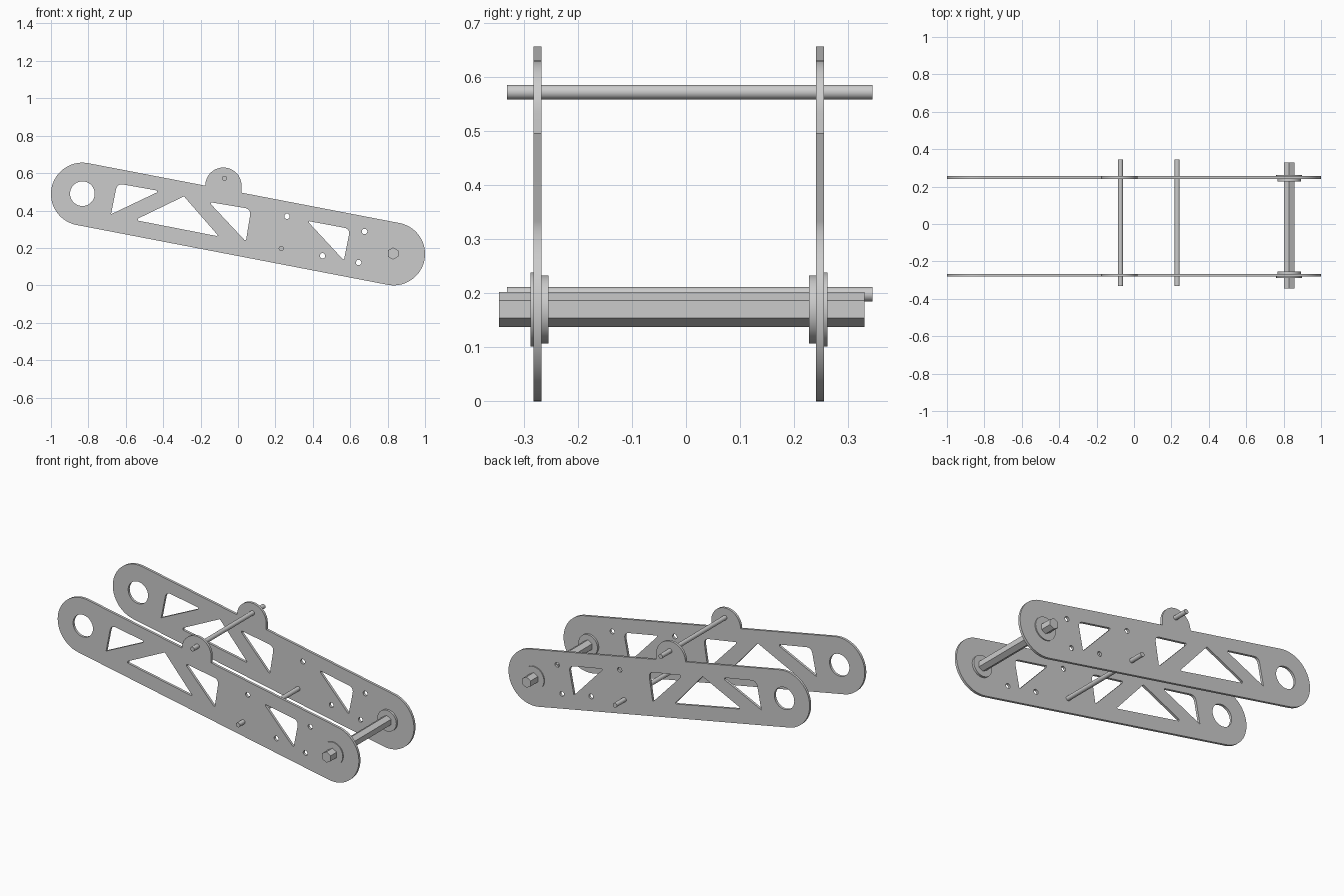
import bpy, bmesh
from math import sin, cos, pi, atan2
from mathutils import Vector

if "Cube" in bpy.data.objects:
    bpy.data.objects.remove(bpy.data.objects["Cube"])

R = 0.168                                  # end radius of the side plates
LEFT, RIGHT = (-0.832, 0.488), (0.832, 0.168)
TILT = atan2(RIGHT[1] - LEFT[1], RIGHT[0] - LEFT[0])
SHAFT = (0.829, 0.170)
RODS = [(-0.072, 0.572), (0.231, 0.198)]
ROD_R = 0.0135


def arc(c, r, a0, a1, n):
    return [(c[0] + r * cos(a0 + (a1 - a0) * i / n),
             c[1] + r * sin(a0 + (a1 - a0) * i / n)) for i in range(n + 1)]


def ring(c, r, n=32, start=0.0):
    return arc(c, r, start, start + 2 * pi, n)[:-1]


def rounded(pts, k, d=0.035, n=6):
    """Replace corner k of a polygon by a soft curve."""
    p = [Vector(q) for q in pts]
    c = p[k]
    a = c + (p[k - 1] - c).normalized() * d
    b = c + (p[(k + 1) % len(p)] - c).normalized() * d
    soft = [a * (1 - t) ** 2 + c * 2 * t * (1 - t) + b * t * t
            for t in (i / n for i in range(n + 1))]
    return p[:k] + soft + p[k + 1:]


def extrude(name, loops, y0, y1):
    """Extrude x-z outlines (first outer, others holes) from y0 to y1."""
    cu = bpy.data.curves.new(name, 'CURVE')
    cu.dimensions, cu.fill_mode, cu.extrude = '2D', 'BOTH', (y1 - y0) / 2
    for pts in loops:
        s = cu.splines.new('POLY')
        s.points.add(len(pts) - 1)
        for v, p in zip(s.points, pts):
            v.co = (p[0], p[1], 0, 1)
        s.use_cyclic_u = True
    tmp = bpy.data.objects.new(name + "_curve", cu)
    bpy.context.collection.objects.link(tmp)
    dg = bpy.context.evaluated_depsgraph_get()
    me = bpy.data.meshes.new_from_object(tmp.evaluated_get(dg))
    bpy.data.objects.remove(tmp)
    bm = bmesh.new()
    bm.from_mesh(me)
    for v in bm.verts:
        x, z, d = v.co
        v.co = (x, (y0 + y1) / 2 - d, z)
    bmesh.ops.remove_doubles(bm, verts=bm.verts, dist=1e-5)
    bmesh.ops.recalc_face_normals(bm, faces=bm.faces)
    bm.to_mesh(me)
    bm.free()
    ob = bpy.data.objects.new(name, me)
    bpy.context.collection.objects.link(ob)
    bpy.ops.object.select_all(action='DESELECT')
    ob.select_set(True)
    bpy.context.view_layer.objects.active = ob
    bpy.ops.object.shade_smooth_by_angle(angle=0.5)
    return ob


def top_edge(x):
    return 0.328 + x * (RIGHT[1] - LEFT[1]) / (RIGHT[0] - LEFT[0]) + R / cos(TILT)


# Plate outline: tilted bar with round ends and a lug on the top edge
outline = (arc(RIGHT, R, TILT - pi / 2, TILT + pi / 2, 40)
           + [(0.019, top_edge(0.019))]
           + arc((-0.078, 0.533), 0.097, 0, pi, 32)
           + arc(LEFT, R, TILT + pi / 2, TILT + 3 * pi / 2, 40))

# Truss windows
windows = [
    rounded([(-0.679, 0.38), (-0.646, 0.545), (-0.433, 0.507), (-0.433, 0.497)], 1),
    [(-0.535, 0.357), (-0.289, 0.476), (-0.107, 0.267), (-0.115, 0.264), (-0.535, 0.346)],
    rounded([(-0.144, 0.444), (0.070, 0.408), (0.043, 0.241), (0.034, 0.243), (-0.144, 0.433)], 1),
    rounded([(0.380, 0.343), (0.600, 0.302), (0.567, 0.139), (0.559, 0.141), (0.380, 0.334)], 1),
]

# Round holes
holes = [ring((-0.832, 0.490), 0.066, 48), ring(SHAFT, 0.063, 48)]
holes += [ring(c, 0.0145, 24) for c in
          [(0.262, 0.369), (0.677, 0.288), (0.452, 0.158), (0.645, 0.122)]]
holes += [ring(c, ROD_R, 24) for c in RODS]

hexagon = ring(SHAFT, 0.0325, 6, pi / 2)

# Side plates with flanged bearings (flange outside, body through the plate)
for side, y, out in (("front", -0.2745, -1), ("back", 0.248, 1)):
    extrude(side + "_plate", [outline] + windows + holes, y - 0.0075, y + 0.0075)
    face, rim, inner = y + out * 0.0075, y + out * 0.0135, y - out * 0.0205
    extrude(side + "_bearing_flange", [ring(SHAFT, 0.0685, 48), hexagon],
            min(face, rim), max(face, rim))
    extrude(side + "_bearing_body", [ring(SHAFT, 0.063, 48), hexagon],
            min(face, inner), max(face, inner))

# Cross members
extrude("hex_shaft", [hexagon], -0.346, 0.330)
for label, c in zip(("upper", "lower"), RODS):
    extrude(label + "_cross_rod", [ring(c, ROD_R, 24)], -0.331, 0.345)
